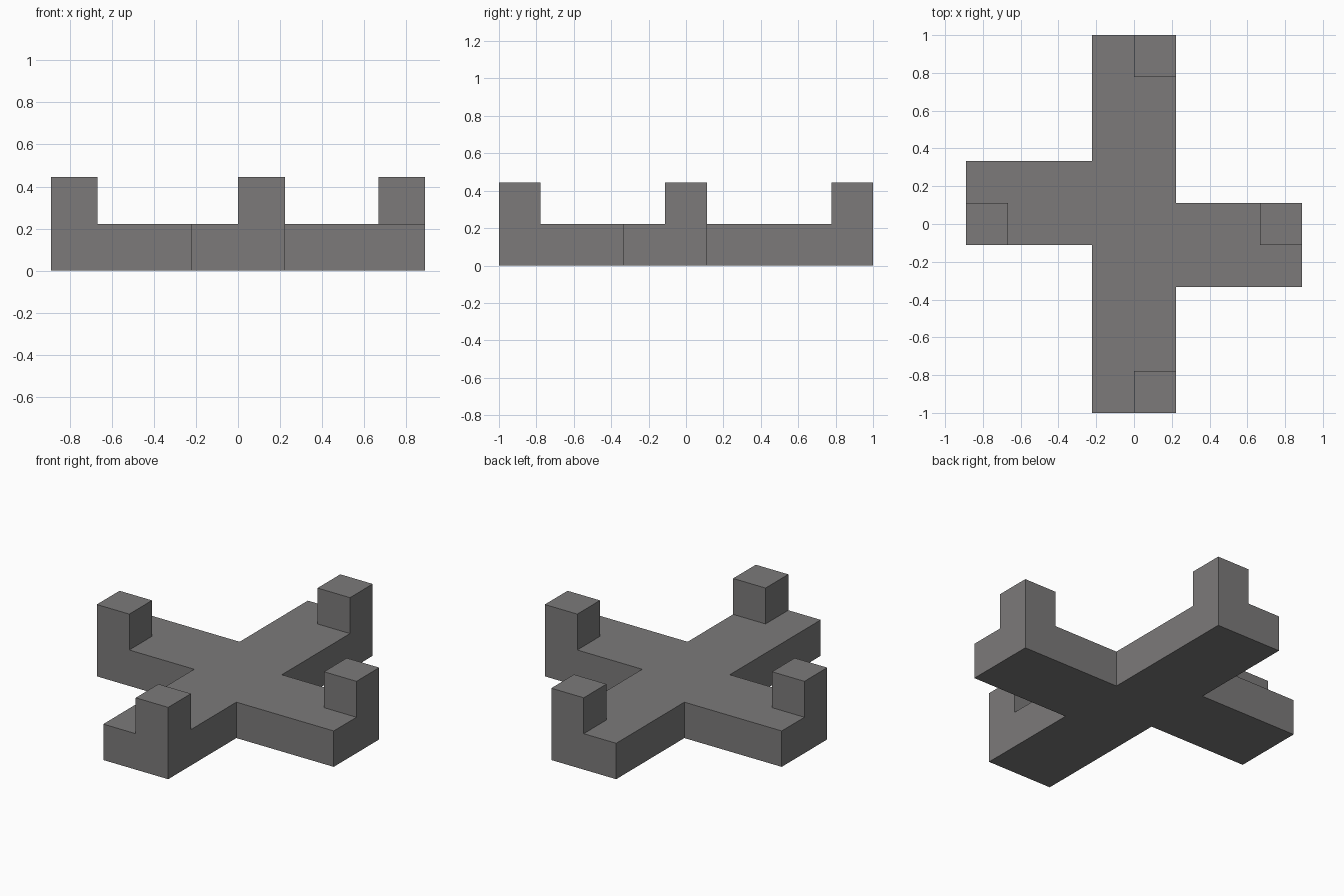
import bpy
import bmesh
from mathutils import Vector

default = bpy.data.objects.get("Cube")
if default:
    bpy.data.objects.remove(default, do_unlink=True)

U = 2 / 9  # side of one square post

# Single grey material
grey = bpy.data.materials.new("warm_grey")
grey.use_nodes = True
colour = (0.2, 0.195, 0.195, 1)
grey.diffuse_color = colour
grey.node_tree.nodes["Principled BSDF"].inputs["Base Color"].default_value = colour


def raise_faces(bm, faces, height):
    """Extrude faces upward and return the new top faces."""
    geom = bmesh.ops.extrude_face_region(bm, geom=faces)["geom"]
    verts = [g for g in geom if isinstance(g, bmesh.types.BMVert)]
    bmesh.ops.translate(bm, verts=verts, vec=(0, 0, height))
    return [g for g in geom if isinstance(g, bmesh.types.BMFace)]


bm = bmesh.new()

# Cross outline: half of it, then the same half turned by 180 degrees
half = [(-1, -4.5), (1, -4.5), (1, -1.5), (4, -1.5), (4, 0.5), (1, 0.5)]
outline = half + [(-x, -y) for x, y in half]
bm.faces.new([bm.verts.new((x * U, y * U, 0)) for x, y in outline])

# Split the outline along the edges of the post footprints
cuts = [((x, 0, 0), (1, 0, 0)) for x in (-3, -1, 0, 1, 3)]
cuts += [((0, y, 0), (0, 1, 0)) for y in (-3.5, -0.5, 0.5, 3.5)]
for point, normal in cuts:
    bmesh.ops.bisect_plane(bm, geom=bm.verts[:] + bm.edges[:] + bm.faces[:],
                           plane_co=Vector(point) * U, plane_no=normal)

# Slab, then a post at the end of each arm
top = raise_faces(bm, bm.faces[:], U)
posts = [Vector(p) * U for p in ((-3.5, 0), (3.5, 0), (0.5, -4), (0.5, 4))]
for post in posts:
    foot = [f for f in top if f.is_valid
            and (f.calc_center_median().xy - post).length < 0.1 * U]
    raise_faces(bm, foot, U)

# Merge flat areas into clean faces
bmesh.ops.recalc_face_normals(bm, faces=bm.faces[:])
bmesh.ops.dissolve_limit(bm, angle_limit=0.01, verts=bm.verts[:], edges=bm.edges[:])

mesh = bpy.data.meshes.new("cross_base_with_posts")
bm.to_mesh(mesh)
bm.free()
mesh.materials.append(grey)
obj = bpy.data.objects.new("cross_base_with_posts", mesh)
bpy.context.collection.objects.link(obj)
